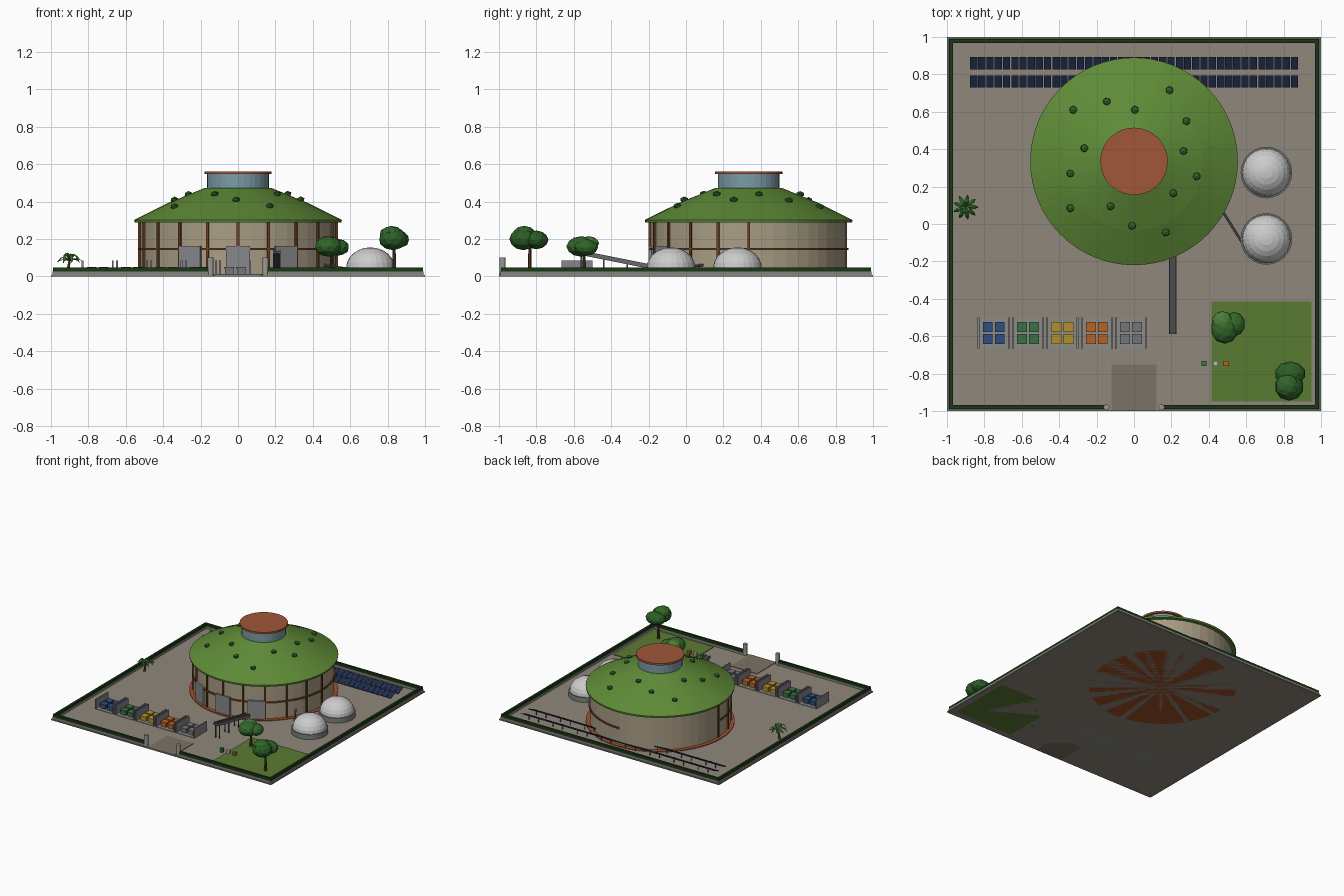
import bpy, bmesh, math, random
from mathutils import Matrix, Vector

if "Cube" in bpy.data.objects:
    bpy.data.objects.remove(bpy.data.objects["Cube"])

random.seed(4)
mats = {}

def mat(hexcol):
    if hexcol not in mats:
        m = bpy.data.materials.new("colour_" + hexcol)
        rgb = [(int(hexcol[i:i + 2], 16) / 255) ** 2.2 for i in (0, 2, 4)]
        m.diffuse_color = (*rgb, 1)
        m.use_nodes = True
        m.node_tree.nodes["Principled BSDF"].inputs["Base Color"].default_value = m.diffuse_color
        mats[hexcol] = m
    return mats[hexcol]

def finish(name, bm, col):
    me = bpy.data.meshes.new(name)
    bm.to_mesh(me)
    bm.free()
    ob = bpy.data.objects.new(name, me)
    bpy.context.collection.objects.link(ob)
    if col:
        me.materials.append(mat(col))
    return ob

def add_box(bm, c, s, rot=Matrix()):
    bmesh.ops.create_cube(bm, size=1, matrix=Matrix.Translation(c) @ rot @ Matrix.Diagonal((*s, 1)))

def boxes(name, items, col=None):
    bm = bmesh.new()
    for it in items:
        add_box(bm, *it)
    return finish(name, bm, col)

def span(x0, x1, y0, y1, z0, z1):
    return (((x0 + x1) / 2, (y0 + y1) / 2, (z0 + z1) / 2), (x1 - x0, y1 - y0, z1 - z0))

def add_rod(bm, a, b, r0, r1=None, n=8):
    a, b = Vector(a), Vector(b)
    d = b - a
    m = Matrix.Translation((a + b) / 2) @ d.to_track_quat('Z', 'Y').to_matrix().to_4x4()
    bmesh.ops.create_cone(bm, cap_ends=True, segments=n, radius1=r0,
                          radius2=r0 if r1 is None else r1, depth=d.length, matrix=m)

def lathe(name, profile, centre, n, col=None, a0=0.0, arc=2 * math.pi, closed=False):
    bm = bmesh.new()
    vs = [bm.verts.new((r, 0, z)) for r, z in profile]
    es = [bm.edges.new(p) for p in zip(vs, vs[1:] + (vs[:1] if closed else []))] if closed \
        else [bm.edges.new(p) for p in zip(vs, vs[1:])]
    bmesh.ops.rotate(bm, verts=vs, cent=(0, 0, 0), matrix=Matrix.Rotation(a0, 3, 'Z'))
    bmesh.ops.spin(bm, geom=vs + es, cent=(0, 0, 0), axis=(0, 0, 1), angle=arc, steps=n)
    bmesh.ops.remove_doubles(bm, verts=bm.verts, dist=1e-5)
    bmesh.ops.recalc_face_normals(bm, faces=bm.faces)
    bmesh.ops.translate(bm, verts=bm.verts, vec=(*centre, 0))
    return finish(name, bm, col)

def blobs(name, items, col, sub=2):
    bm = bmesh.new()
    for c, s in items:
        bmesh.ops.create_icosphere(bm, subdivisions=sub, radius=1,
                                   matrix=Matrix.Translation(c) @ Matrix.Diagonal((*s, 1)))
    return finish(name, bm, col)

# Site: ground, driveway, lawn
boxes("ground", [span(-1, 1, -1, 1, 0, .008)], "8E867A")
boxes("driveway", [span(-.12, .12, -1, -.75, 0, .012)], "7A7266")
boxes("lawn", [span(.415, .95, -.95, -.415, 0, .013)], "5A7A35")

# Perimeter wall with hedge on top, open at the gate
def border(w, z0, z1):
    o, i = .98 + w / 2, .98 - w / 2
    return [span(-o, o, i, o, z0, z1), span(-o, -i, -o, i, z0, z1), span(i, o, -o, i, z0, z1),
            span(-i, -.15, -o, -i, z0, z1), span(.15, i, -o, -i, z0, z1)]
boxes("boundary_wall", border(.024, 0, .026), "85857F")
boxes("boundary_hedge", border(.018, .026, .047), "1F3A1A")
bm = bmesh.new()
for x in (-.147, .147):
    add_rod(bm, (x, -.98, 0), (x, -.98, .1), .016, n=12)
finish("gate_posts", bm, "9A9A94")

# Round hall
C = (0, .335)
lathe("hall_plinth", [(0, 0), (.555, 0), (.555, .014), (0, .014)], C, 48, "A0522D")
lathe("hall_wall", [(.525, .0), (.525, .295)], C, 48, "A89C84")
lathe("green_roof", [(0, .288), (.553, .288), (.555, .302), (.37, .394), (.18, .472), (0, .472)], C, 64, "5F8A3A")
lathe("lantern_glass", [(.165, .46), (.165, .55)], C, 32, "7A9AA5")
lathe("lantern_cap", [(0, .546), (.18, .546), (.18, .561), (0, .561)], C, 40, "A0583C")
lathe("ring_beam", [(.522, .14), (.534, .14), (.534, .152), (.522, .152)], C, 36, "6B4428",
      math.pi, 1.5 * math.pi, True)
columns = []
for k in range(11):
    a = math.pi + k * math.pi / 10
    columns.append(((.527 * math.cos(a), C[1] + .527 * math.sin(a), .147), (.016, .014, .29),
                    Matrix.Rotation(a, 4, 'Z')))
boxes("timber_columns", columns, "6B4428")
doors = []
for d in (-29, 0, 29):
    a = math.radians(270 + d)
    doors.append(((.524 * math.cos(a), C[1] + .524 * math.sin(a), .082), (.024, .13, .16),
                  Matrix.Rotation(a, 4, 'Z')))
boxes("roller_doors", doors, "85878A")

# Shrubs on the roof
shrubs = [(-.325, .61), (-.145, .655), (.005, .61), (.19, .715), (.28, .55), (.265, .39), (-.265, .405),
          (-.34, .27), (.335, .255), (.21, .165), (-.34, .085), (-.125, .095), (-.01, -.01), (.17, -.045)]
items = []
for x, y in shrubs:
    r = math.hypot(x, y - C[1])
    z = .302 + (.555 - r) * .497 if r > .37 else .394 + (.37 - r) * .41
    items.append(((x, y, z + .006), (.023, .023, .017)))
blobs("roof_shrubs", items, "33602A", 1)

# Digester domes on drums, with feed pipe
for i, y in enumerate((.275, -.08)):
    lathe(f"dome_drum_{i}", [(.138, 0), (.138, .048), (.125, .048)], (.708, y), 24, "7C827C")
    prof = [(.13 * math.cos(t * math.pi / 12), .045 + .11 * math.sin(t * math.pi / 12)) for t in range(7)]
    prof[-1] = (0, .155)
    lathe(f"gas_dome_{i}", prof, (.708, y), 24, "BDBFC0")
bm = bmesh.new()
add_rod(bm, (.46, .09, .06), (.585, -.11, .04), .007)
finish("feed_pipe", bm, "6E7072")

# Solar rows tilted to the front
panels, racks = [], []
tilt = Matrix.Rotation(math.radians(22), 4, 'X')
for y in (.86, .762):
    for k in range(40):
        x = -.88 + .044 * (k + .5) + (.002 if k % 5 == 0 else 0)
        if math.hypot(x, y - C[1]) > .5:
            panels.append(((x, y, .032), (.039, .07, .004), tilt))
            if k % 5 in (1, 3):
                racks.append(((x, y + .018, .02), (.005, .005, .036)))
boxes("solar_panels", panels, "25304F")
boxes("solar_racks", racks, "77797C")

# Sorting bays with four bins each
bays, dividers = [], []
bay_cols = ["34507F", "3F7048", "B0902F", "B5622A", "74747A"]
for i, col in enumerate(bay_cols):
    cx = -.75 + i * .1837
    bays.append(((cx, -.583, .006), (.165, .165, .012)))
    dividers += [((cx + s * .081, -.583, .043), (.009, .165, .086)) for s in (-1, 1)]
    bins = [((cx + sx * .032, -.583 + sy * .032, z), (w, w, h)) for sx in (-1, 1) for sy in (-1, 1)
            for z, w, h in ((.027, .046, .04), (.046, .053, .007))]
    boxes(f"bins_{i}", bins, col)
boxes("bay_floors", bays, "8A8A86")
boxes("bay_dividers", dividers, "85858A")

# Inclined conveyor
a, b = Vector((.207, -.585, .128)), Vector((.207, -.17, .045))
inc = Matrix.Rotation(math.atan2(b.z - a.z, b.y - a.y), 4, 'X')
mid, L = (a + b) / 2, (b - a).length
boxes("conveyor_belt", [(mid, (.03, L, .014), inc)], "4A4A4C")
boxes("conveyor_rails", [(mid + Vector((s * .018, 0, .003)), (.006, L, .024), inc) for s in (-1, 1)], "66686B")
legs = []
for t in (.06, .35, .65):
    p = a.lerp(b, t)
    legs += [((p.x + s * .018, p.y, p.z / 2), (.006, .008, p.z)) for s in (-1, 1)]
boxes("conveyor_legs", legs, "5C5E60")

# Litter bins beside the lawn
for i, (x, col) in enumerate(((.375, "3F7048"), (.435, "B8B8B4"), (.492, "B5622A"))):
    boxes(f"litter_bin_{i}", [((x, -.745, .018), (.022, .022, .036)), ((x, -.745, .038), (.026, .026, .005))], col)

# Trees
bm = bmesh.new()
add_rod(bm, (.5, -.545, 0), (.5, -.545, .15), .011, .007)
add_rod(bm, (.835, -.835, 0), (.835, -.835, .19), .011, .007)
finish("tree_trunks", bm, "5A4028")
blobs("tree_canopy_near_hall", [((.485, -.56, .16), (.075, .08, .055)), ((.535, -.535, .155), (.06, .065, .045))], "35662C")
blobs("tree_top_near_hall", [((.472, -.52, .177), (.055, .055, .038))], "4B7F3A")
blobs("tree_canopy_corner", [((.83, -.87, .2), (.078, .075, .06)), ((.835, -.8, .195), (.083, .065, .05))], "2F5F2A")
blobs("tree_top_corner", [((.82, -.865, .222), (.065, .065, .048))], "35662C")

# Palm with drooping leaves
bm = bmesh.new()
base = Vector((-.9, .09, .085))
add_rod(bm, (-.915, .09, 0), base, .009, .006)
finish("palm_trunk", bm, "6B4F30")
bm = bmesh.new()
for k in range(9):
    t = k * 2 * math.pi / 9
    d, s = Vector((math.cos(t), math.sin(t), 0)), Vector((-math.sin(t), math.cos(t), 0))
    lift = random.uniform(.005, .045)
    rows = []
    for f, w, z in ((0, .004, 0), (.4, .012, 1), (.75, .01, .7), (1, .001, -.3)):
        p = base + d * (.068 * f) + Vector((0, 0, lift * z))
        rows.append([bm.verts.new(p + s * w * q + Vector((0, 0, -.004 * abs(q)))) for q in (-1, 0, 1)])
    for r0, r1 in zip(rows, rows[1:]):
        for j in (0, 1):
            bm.faces.new((r0[j], r1[j], r1[j + 1], r0[j + 1]))
bmesh.ops.recalc_face_normals(bm, faces=bm.faces)
finish("palm_leaves", bm, "3C6E30")
